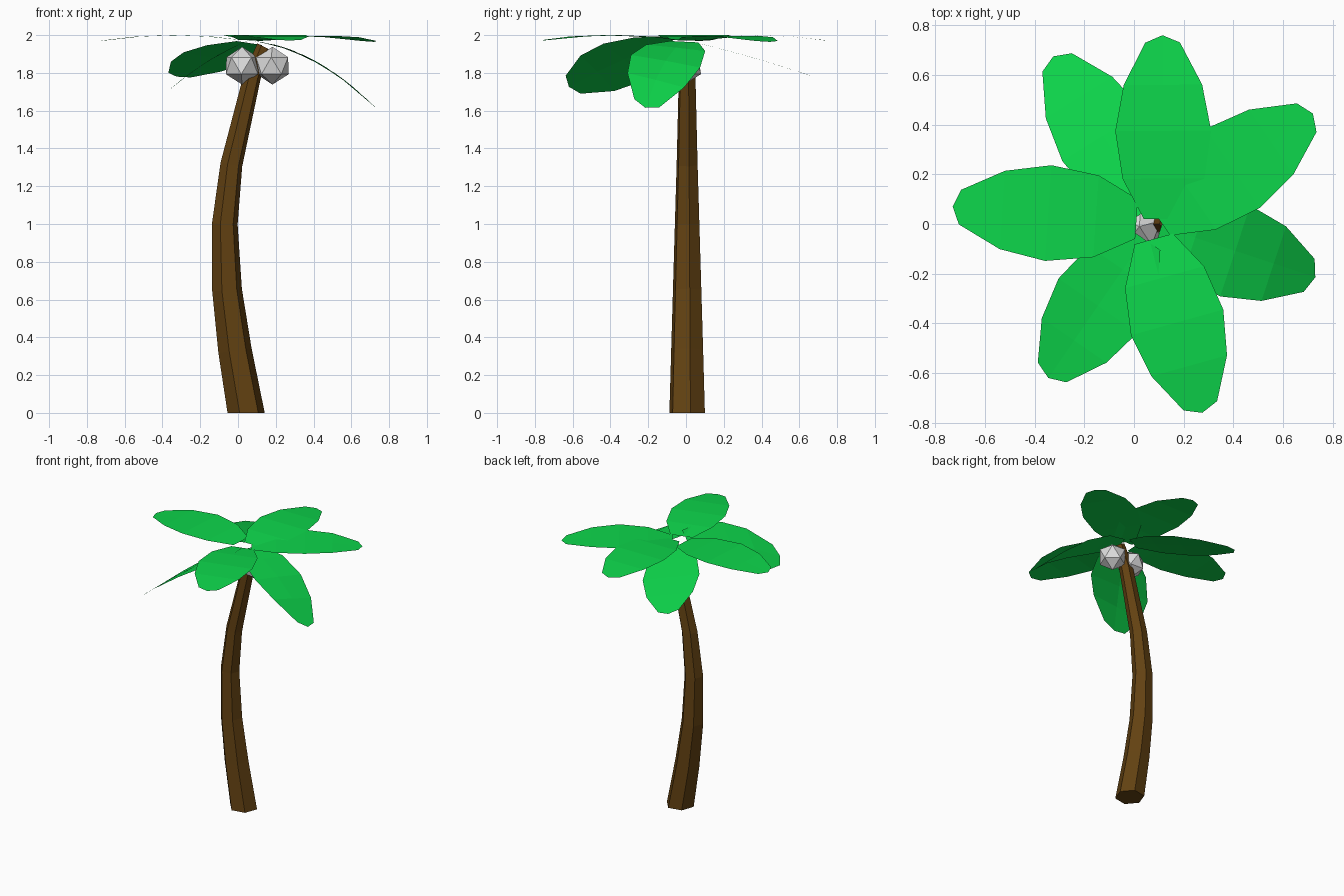
import bpy, bmesh, math
from mathutils import Vector, Matrix

if "Cube" in bpy.data.objects:
    bpy.data.objects.remove(bpy.data.objects["Cube"])


def material(name, rgb):
    m = bpy.data.materials.new(name)
    m.diffuse_color = (*rgb, 1)
    m.use_nodes = True
    m.node_tree.nodes["Principled BSDF"].inputs["Base Color"].default_value = m.diffuse_color
    return m


GREEN = material("leaf_green", (0.004, 0.67, 0.07))
BROWN = material("bark_brown", (0.125, 0.054, 0.006))
GREY = material("nut_grey", (0.72, 0.72, 0.72))


def finish(bm, name, mat):
    me = bpy.data.meshes.new(name)
    bm.to_mesh(me)
    bm.free()
    me.materials.append(mat)
    ob = bpy.data.objects.new(name, me)
    bpy.context.collection.objects.link(ob)
    return ob


# Trunk: six-sided rings along a bent path (x, z, radius, lean in degrees)
PATH = [(0.043, 0.0, 0.1, 0), (-0.016, 0.33, 0.09, -8), (-0.058, 0.65, 0.08, -5),
        (-0.070, 1.0, 0.069, 2), (-0.035, 1.315, 0.059, 10),
        (0.075, 1.78, 0.047, 18), (0.135, 1.94, 0.037, 26)]
bm = bmesh.new()
rings = []
for x, z, r, lean in PATH:
    rot = Matrix.Rotation(math.radians(lean), 3, 'Y')
    ring = []
    for k in range(6):
        a = math.radians(10 + 60 * k)
        p = rot @ Vector((r * math.cos(a), r * math.sin(a), 0))
        ring.append(bm.verts.new(p + Vector((x, 0.006, z))))
    rings.append(ring)
for lo, hi in zip(rings, rings[1:]):
    for k in range(6):
        j = (k + 1) % 6
        bm.faces.new((lo[k], lo[j], hi[j], hi[k]))
bm.faces.new(rings[0][::-1])
bm.faces.new(rings[-1])
finish(bm, "trunk", BROWN)

# Coconuts: low-poly balls either side of the trunk top
for i, (x, turn) in enumerate([(0.022, 15), (0.182, 50)]):
    bm = bmesh.new()
    bmesh.ops.create_icosphere(bm, subdivisions=1, radius=0.1)
    bm.transform(Matrix.Translation((x, -0.01, 1.838)) @ Matrix.Rotation(math.radians(turn), 4, 'Z'))
    finish(bm, f"coconut_{i + 1}", GREY)

# Leaf outline: (fraction of length, half width)
OUTLINE = [(0, 0.08), (0.22, 0.165), (0.48, 0.193), (0.73, 0.158), (0.96, 0.07)]


def leaf(name, base, tip, z0, slope, bend, droop=None):
    """Sheet from base to tip; height falls along the droop direction (default: its own axis)."""
    b, t = Vector(base), Vector(tip)
    axis = t - b
    u = axis.normalized()
    side = Vector((-u.y, u.x))
    g = Vector(droop) if droop else u
    bm = bmesh.new()

    def vert(p):
        d = (p - b).dot(g)
        return bm.verts.new((p.x, p.y, z0 - slope * d - bend * d * abs(d)))

    rows = []
    for f, w in OUTLINE:
        c = b + axis * f
        mid = c + (axis * 0.04 if f > 0.9 else Vector((0, 0)))
        rows.append([vert(c - side * w), vert(mid), vert(c + side * w)])
    for lo, hi in zip(rows, rows[1:]):
        for k in range(2):
            bm.faces.new((lo[k], lo[k + 1], hi[k + 1], hi[k]))
    bmesh.ops.recalc_face_normals(bm, faces=bm.faces)
    if sum(f.normal.z for f in bm.faces) < 0:
        bmesh.ops.reverse_faces(bm, faces=bm.faces)
    finish(bm, name, GREEN)


# Four level leaves, gently arched
leaf("leaf_back", (0.12, 0.02), (0.115, 0.76), 1.975, -0.14, 0.2)
leaf("leaf_back_right", (0.10, 0.02), (0.72, 0.445), 1.972, -0.14, 0.2)
leaf("leaf_front", (0.08, -0.06), (0.275, -0.76), 1.975, -0.14, 0.2)
leaf("leaf_left", (0.01, 0.02), (-0.73, 0.07), 1.975, -0.14, 0.2)
# Three drooping leaves
leaf("leaf_right", (0.11, -0.01), (0.73, -0.215), 1.965, 0.13, 0.7, (1, 0))
leaf("leaf_front_left", (0.04, -0.06), (-0.345, -0.62), 1.965, 0.4, 0.57, (-1, 0))
leaf("leaf_back_left", (0.06, 0.06), (-0.325, 0.675), 1.958, 0.24, 0.08, (0, 1))
